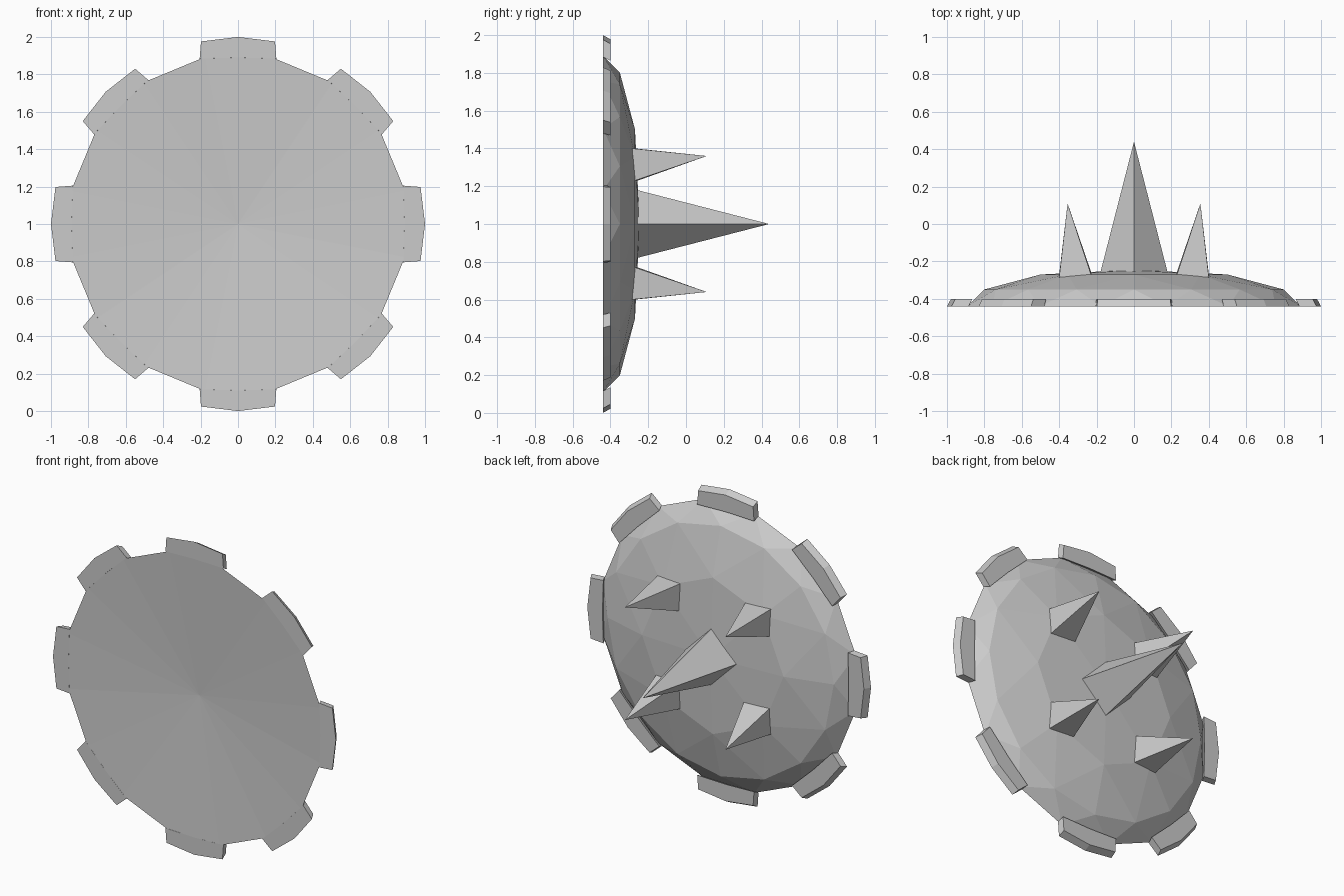
import bpy, bmesh
from math import cos, sin, pi
from mathutils import Matrix, Vector

cube = bpy.data.objects.get("Cube")
if cube:
    bpy.data.objects.remove(cube)

FRONT = -0.44
CENTRE = Matrix.Translation((0, 0, 1))

steel = bpy.data.materials.new("light_grey")
steel.use_nodes = True
GREY = (0.6, 0.6, 0.6, 1)
steel.diffuse_color = GREY
steel.node_tree.nodes["Principled BSDF"].inputs["Base Color"].default_value = GREY


def finish(name, bm, turn=0.0):
    """Turn the part about the shield axis, lift it and link it."""
    bmesh.ops.recalc_face_normals(bm, faces=bm.faces[:])
    bm.transform(CENTRE @ Matrix.Rotation(turn, 4, 'Y'))
    mesh = bpy.data.meshes.new(name)
    bm.to_mesh(mesh)
    bm.free()
    mesh.materials.append(steel)
    obj = bpy.data.objects.new(name, mesh)
    bpy.context.collection.objects.link(obj)
    return obj


def ring(bm, radius, y, count, offset=0.0):
    step = 2 * pi / count
    return [bm.verts.new((radius * cos((i + offset) * step), y,
                          radius * sin((i + offset) * step))) for i in range(count)]


# Faceted domed back with a shallow hollow front
bm = bmesh.new()
rim = ring(bm, 0.91, FRONT, 16, 0.5)
ring(bm, 0.80, -0.35, 16)
ring(bm, 0.50, -0.27, 8)
bm.verts.new((0, -0.245, 0))
bmesh.ops.convex_hull(bm, input=bm.verts[:])
flat = [f for f in bm.faces if all(v in rim for v in f.verts)]
bmesh.ops.delete(bm, geom=flat, context='FACES_KEEP_BOUNDARY')
hub = bm.verts.new((0, FRONT + 0.05, 0))
for a, b in zip(rim, rim[1:] + rim[:1]):
    bm.faces.new((a, b, hub))
finish("shield_dome", bm)

# Eight rim lugs, slightly narrower at the back
outline = [(-0.205, 0.884), (-0.198, 0.976), (0, 1.0),
           (0.198, 0.976), (0.205, 0.884), (0, 0.89)]
for k in range(8):
    bm = bmesh.new()
    front = [bm.verts.new((x, FRONT, z)) for x, z in outline]
    back = [bm.verts.new((x * 0.98, FRONT + 0.04, z * 0.978)) for x, z in outline]
    for loop in (front, back):
        bm.faces.new((loop[0], loop[1], loop[2], loop[5]))
        bm.faces.new((loop[5], loop[2], loop[3], loop[4]))
    for i in range(6):
        j = (i + 1) % 6
        bm.faces.new((front[i], front[j], back[j], back[i]))
    finish(f"rim_lug_{k + 1}", bm, k * pi / 4)


def spike(name, base, tip):
    bm = bmesh.new()
    corners = [bm.verts.new(p) for p in base]
    apex = bm.verts.new(tip)
    bm.faces.new(corners)
    for a, b in zip(corners, corners[1:] + corners[:1]):
        bm.faces.new((a, b, apex))
    finish(name, bm)


# Large diamond-based centre spike
R = 0.18
spike("centre_spike", [(R, -0.26, 0), (0, -0.26, R), (-R, -0.26, 0), (0, -0.26, -R)],
      (0, 0.44, 0))

# Four small square-based spikes leaning outward
IN, OUT = 0.23, 0.40
for side, sx in (("left", 1), ("right", -1)):
    for level, sz in (("upper", 1), ("lower", -1)):
        base = [(IN, -0.255, IN), (OUT, -0.27, IN), (OUT, -0.285, OUT), (IN, -0.27, OUT)]
        spike(f"{level}_{side}_spike", [(x * sx, y, z * sz) for x, y, z in base],
              (0.355 * sx, 0.11, 0.36 * sz))
